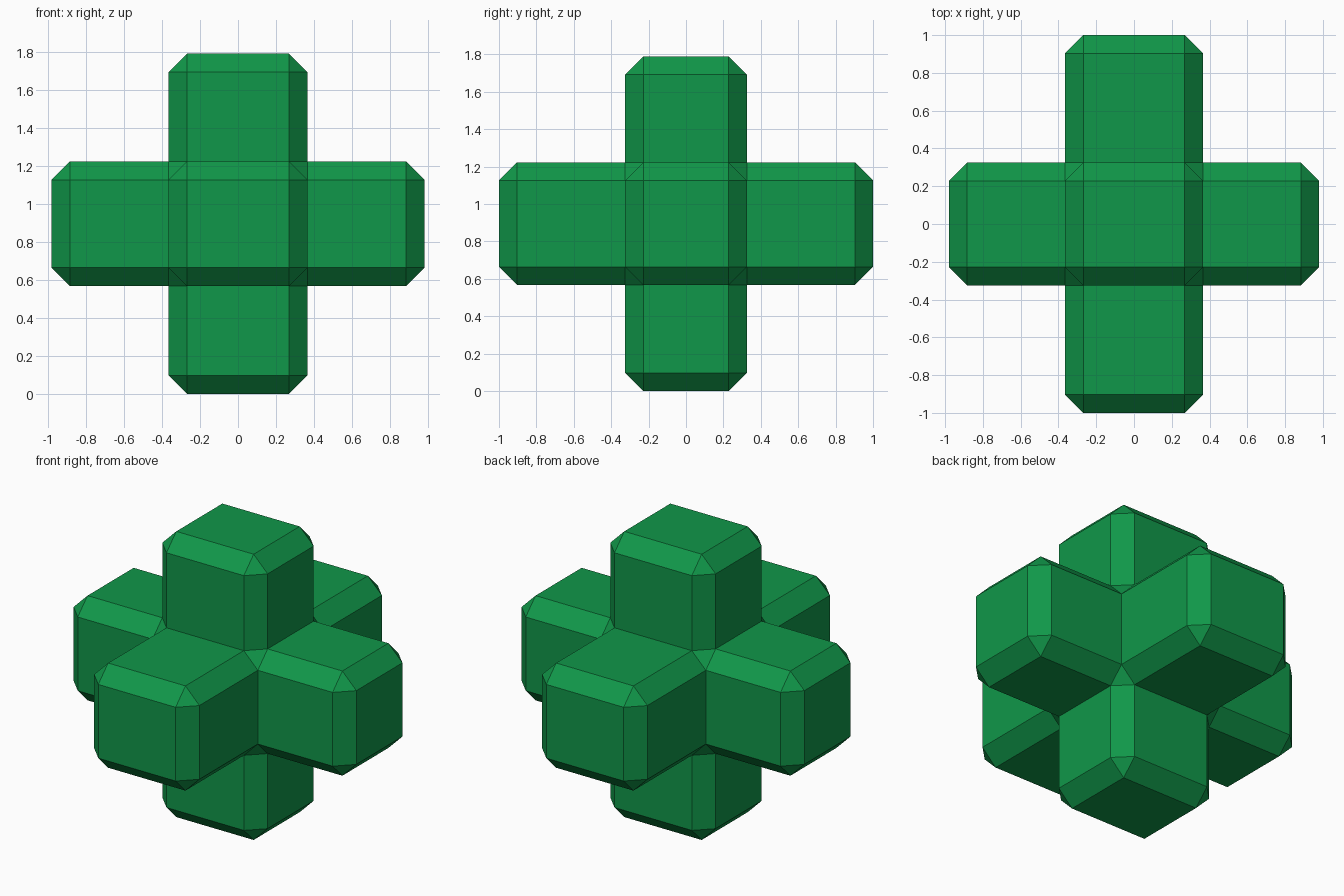
import bpy
import bmesh
from mathutils import Vector

if "Cube" in bpy.data.objects:
    bpy.data.objects.remove(bpy.data.objects["Cube"], do_unlink=True)

CORE = (0.365, 0.325, 0.328)   # half size of the centre block
REACH = (0.98, 1.0, 0.895)     # distance from the centre to each arm tip
BEVEL = 0.097
CENTRE = Vector((0, 0, 0.895))

green = bpy.data.materials.new("green")
green.use_nodes = True
colour = (0.0053, 0.31, 0.067, 1)
green.diffuse_color = colour
green.node_tree.nodes["Principled BSDF"].inputs["Base Color"].default_value = colour

bm = bmesh.new()


def face(points):
    bm.faces.new([bm.verts.new(CENTRE + Vector(p)) for p in points])


def arm(axis, side):
    """Open chamfered bar from the centre block out to a bevelled tip."""
    b, c = (axis + 1) % 3, (axis + 2) % 3
    B, C = CORE[b], CORE[c]
    bi, ci = B - BEVEL, C - BEVEL

    def at(u, v, d):
        p = [0, 0, 0]
        p[axis], p[b], p[c] = side * d, u, v
        return p

    # octagonal section, and the tip corner next to each octagon point
    ring = [(B, -ci), (B, ci), (bi, C), (-bi, C), (-B, ci), (-B, -ci), (-bi, -C), (bi, -C)]
    tip = [(bi if u > 0 else -bi, ci if v > 0 else -ci) for u, v in ring]
    root, shoulder, end = CORE[axis], REACH[axis] - BEVEL, REACH[axis]
    for i in range(8):
        j = (i + 1) % 8
        face([at(*ring[i], root), at(*ring[j], root), at(*ring[j], shoulder), at(*ring[i], shoulder)])
        bevel = [at(*ring[i], shoulder), at(*ring[j], shoulder), at(*tip[j], end)]
        if tip[i] != tip[j]:
            bevel.append(at(*tip[i], end))
        face(bevel)
    face([at(*t, end) for t in tip[::2]])


# Six arms
for axis in range(3):
    for side in (-1, 1):
        arm(axis, side)

# Small triangles where three arms meet
for sx in (-1, 1):
    for sy in (-1, 1):
        for sz in (-1, 1):
            signs = (sx, sy, sz)
            face([[signs[k] * (CORE[k] - (BEVEL if k == n else 0)) for k in range(3)]
                  for n in range(3)])

bmesh.ops.remove_doubles(bm, verts=bm.verts[:], dist=0.0005)
bmesh.ops.recalc_face_normals(bm, faces=bm.faces[:])

mesh = bpy.data.meshes.new("six_armed_block")
bm.to_mesh(mesh)
bm.free()
mesh.materials.append(green)
block = bpy.data.objects.new("six_armed_block", mesh)
bpy.context.collection.objects.link(block)
